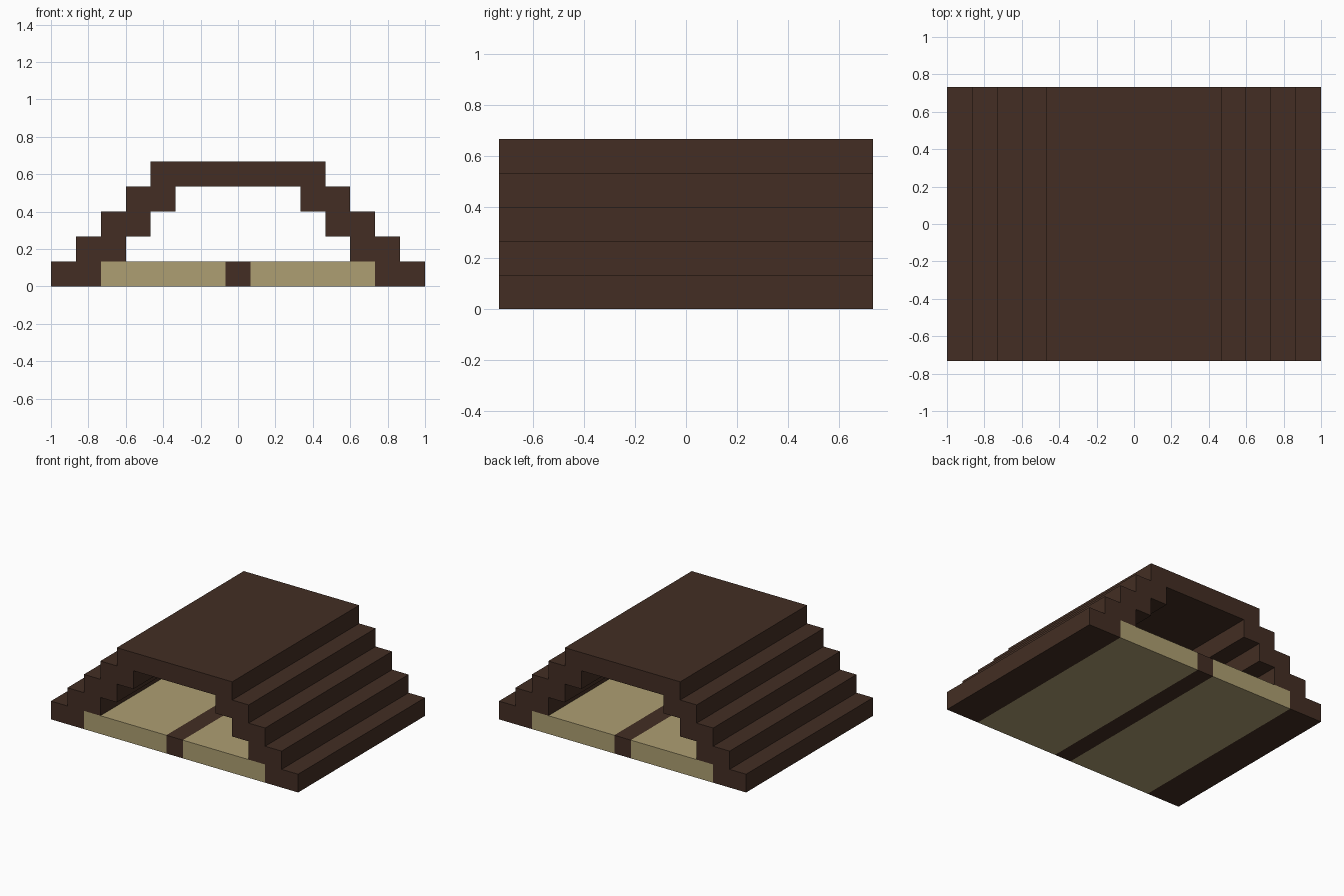
import bpy
import bmesh

cube = bpy.data.objects.get("Cube")
if cube:
    bpy.data.objects.remove(cube, do_unlink=True)

U = 2 / 15           # one block
HALF_DEPTH = 5.5 * U


def material(name, rgb):
    mat = bpy.data.materials.new(name)
    mat.use_nodes = True
    colour = (*rgb, 1)
    mat.diffuse_color = colour
    bsdf = mat.node_tree.nodes["Principled BSDF"]
    bsdf.inputs["Base Color"].default_value = colour
    return mat


def extrude_profile(name, outline, mat):
    """Extrude an x-z outline, given in blocks, along the full depth."""
    bm = bmesh.new()
    verts = [bm.verts.new((x * U, -HALF_DEPTH, z * U)) for x, z in outline]
    front = bm.faces.new(verts)
    new = bmesh.ops.extrude_face_region(bm, geom=[front])["geom"]
    moved = [v for v in new if isinstance(v, bmesh.types.BMVert)]
    bmesh.ops.translate(bm, vec=(0, 2 * HALF_DEPTH, 0), verts=moved)
    bmesh.ops.recalc_face_normals(bm, faces=bm.faces)
    mesh = bpy.data.meshes.new(name)
    bm.to_mesh(mesh)
    bm.free()
    mesh.materials.append(mat)
    obj = bpy.data.objects.new(name, mesh)
    bpy.context.collection.objects.link(obj)
    return obj


def stairs(start, steps):
    """Right-hand stepped edge, rising one block and moving in one block."""
    points = []
    for i in range(steps):
        points += [(start - i, i), (start - i, i + 1)]
    return points


dark_wood = material("dark wood", (0.056, 0.027, 0.017))
pale_wood = material("pale wood", (0.42, 0.345, 0.168))

# Stepped arch: outer stairs over the top, then inner stairs back
outer = stairs(7.5, 5)
inner = stairs(5.5, 4)


def mirrored(points):
    return [(-x, z) for x, z in reversed(points)]


arch = outer + mirrored(outer) + [(-x, z) for x, z in inner] + inner[::-1]
extrude_profile("stepped_roof", arch, dark_wood)


# Floor: two pale panels either side of a dark centre strip
def floor_strip(name, x0, x1, mat):
    extrude_profile(name, [(x0, 0), (x1, 0), (x1, 1), (x0, 1)], mat)


floor_strip("left_floor", 0.5, 5.5, pale_wood)
floor_strip("right_floor", -5.5, -0.5, pale_wood)
floor_strip("centre_strip", -0.5, 0.5, dark_wood)
